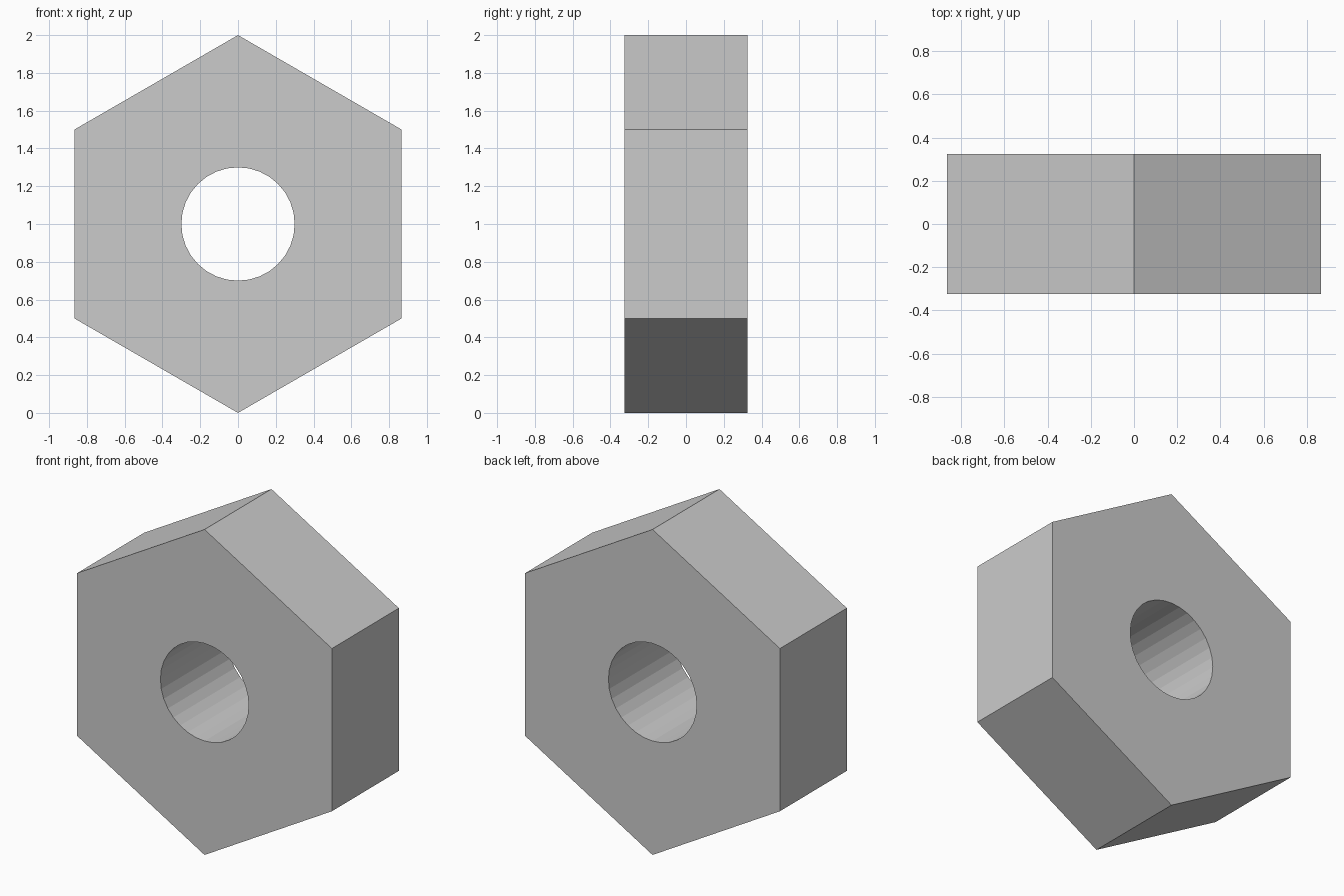
import bpy
from math import pi

if "Cube" in bpy.data.objects:
    bpy.data.objects.remove(bpy.data.objects["Cube"])

RADIUS, HOLE, DEPTH = 1.0, 0.30, 0.65


def prism(name, sides, radius, depth):
    """Prism lying along y, centred at z = 1, with a corner pointing up."""
    bpy.ops.mesh.primitive_cylinder_add(vertices=sides, radius=radius, depth=depth,
                                        location=(0, 0, RADIUS), rotation=(pi / 2, 0, 0))
    obj = bpy.context.object
    obj.name = name
    return obj


# Round bore cutter
cutter = prism("bore_cutter", 32, HOLE, DEPTH * 2)
cutter.hide_render = True

# Hexagonal body with the bore cut through it
body = prism("hex_nut", 6, RADIUS, DEPTH)
cut = body.modifiers.new("bore", 'BOOLEAN')
cut.operation = 'DIFFERENCE'
cut.solver = 'EXACT'
cut.object = cutter
bpy.ops.object.modifier_apply(modifier=cut.name)
bpy.data.objects.remove(cutter)
